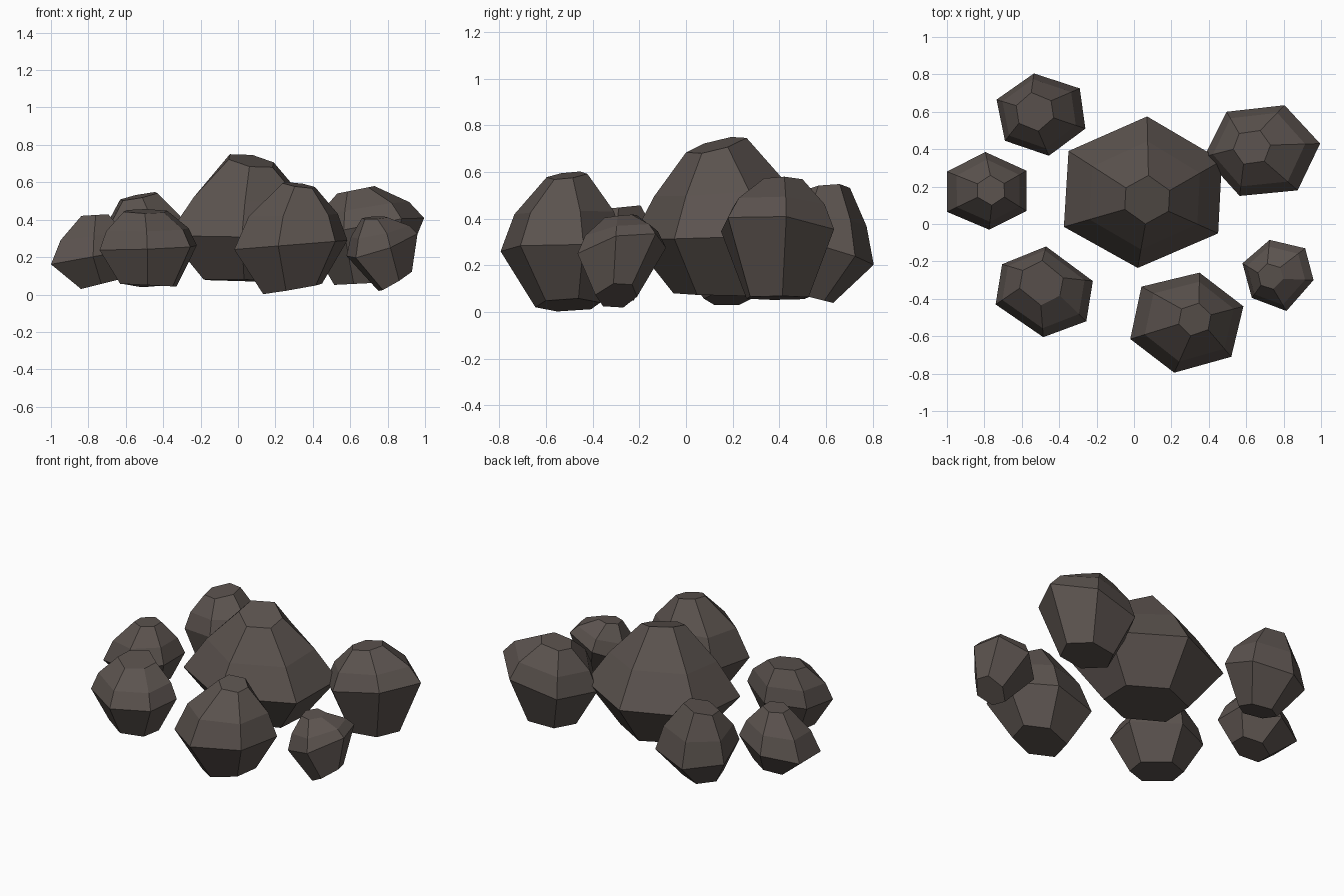
import bpy, bmesh
from mathutils import Vector

if "Cube" in bpy.data.objects:
    bpy.data.objects.remove(bpy.data.objects["Cube"])

stone = bpy.data.materials.new("dark_brown_stone")
stone.diffuse_color = (0.105, 0.086, 0.077, 1)
stone.use_nodes = True
stone.node_tree.nodes["Principled BSDF"].inputs["Base Color"].default_value = stone.diffuse_color


def boulder(name, outline, girdle, cap, base, bulge=0.3, shift=(0, 0)):
    """Six-sided stone made of four rings.
    girdle: (z, slope x, slope y) of the widest ring
    cap:    (x, y, radius, z, slope x, slope y) of the small top facet
    base:   (shrink, z, slope x, slope y) of the underside facet
    shift:  sideways offset of the underside facet"""
    pts = [Vector(p) for p in outline]
    mid = sum(pts, Vector((0, 0))) / len(pts)
    rings = [[], [], [], []]
    for p in pts:
        d = p - mid
        # underside facet
        b = d * base[0]
        rings[0].append(Vector((mid.x + shift[0] + b.x, mid.y + shift[1] + b.y,
                                max(0, base[1] + base[2] * b.x + base[3] * b.y))))
        # widest ring
        wide = Vector((p.x, p.y, girdle[0] + girdle[1] * d.x + girdle[2] * d.y))
        # top facet
        c = d.normalized() * cap[2]
        top = Vector((cap[0] + c.x, cap[1] + c.y, cap[3] + cap[4] * c.x + cap[5] * c.y))
        # shoulder ring, pushed outward between the two
        shoulder = wide.lerp(top, bulge)
        shoulder.z = (wide.z + top.z) / 2
        rings[1].append(wide)
        rings[2].append(shoulder)
        rings[3].append(top)

    bm = bmesh.new()
    loops = [[bm.verts.new(v) for v in ring] for ring in rings]
    n = len(pts)
    for low, high in zip(loops, loops[1:]):
        for i in range(n):
            j = (i + 1) % n
            bm.faces.new((low[i], low[j], high[j], high[i]))
    bm.faces.new(loops[0])
    bm.faces.new(loops[-1])
    bmesh.ops.recalc_face_normals(bm, faces=bm.faces)
    mesh = bpy.data.meshes.new(name)
    bm.to_mesh(mesh)
    bm.free()
    mesh.materials.append(stone)
    bpy.context.collection.objects.link(bpy.data.objects.new(name, mesh))


# Large central boulder
boulder("centre_boulder",
        [(.07, .575), (.47, .34), (.45, -.05), (.02, -.235), (-.375, -.015), (-.35, .39)],
        (.32, 0, .03), (.07, .13, .13, .715, -.17, .25), (.55, .075, -.02, -.02), .42)

# Ring of smaller boulders
boulder("front_right_boulder",
        [(.35, -.26), (.585, -.44), (.52, -.71), (.215, -.795), (-.02, -.615), (.04, -.335)],
        (.265, .08, 0), (.325, -.51, .09, .585, -.15, .12), (.52, .03, .17, .03), .3, (.01, .02))
boulder("front_left_boulder",
        [(-.47, -.12), (-.22, -.305), (-.255, -.52), (-.485, -.605), (-.74, -.43), (-.705, -.215)],
        (.25, .04, .03), (-.495, -.315, .12, .445, 0, .1), (.58, .05, -.05, 0), .28)
boulder("right_small_boulder",
        [(.725, -.085), (.915, -.13), (.96, -.30), (.815, -.465), (.63, -.395), (.58, -.21)],
        (.265, .35, .15), (.73, -.28, .07, .41, .05, .1), (.47, .07, .6, .1), .28, (.07, -.03))
boulder("back_right_boulder",
        [(.495, .6), (.805, .635), (.995, .43), (.875, .18), (.565, .15), (.375, .36)],
        (.35, .2, -.08), (.63, .41, .1, .56, .2, 0), (.55, .06, .05, 0))
boulder("back_left_boulder",
        [(-.535, .805), (-.29, .725), (-.26, .51), (-.455, .365), (-.69, .445), (-.735, .665)],
        (.27, .05, -.3), (-.53, .6, .105, .525, .2, .1), (.48, .065, 0, -.25), .3, (0, -.06))
boulder("left_boulder",
        [(-.795, .385), (-.575, .285), (-.575, .07), (-.775, -.03), (-1, .065), (-1, .28)],
        (.2, .18, 0), (-.765, .18, .08, .425, .06, 0), (.48, .055, .25, 0), .32, (.05, 0))
